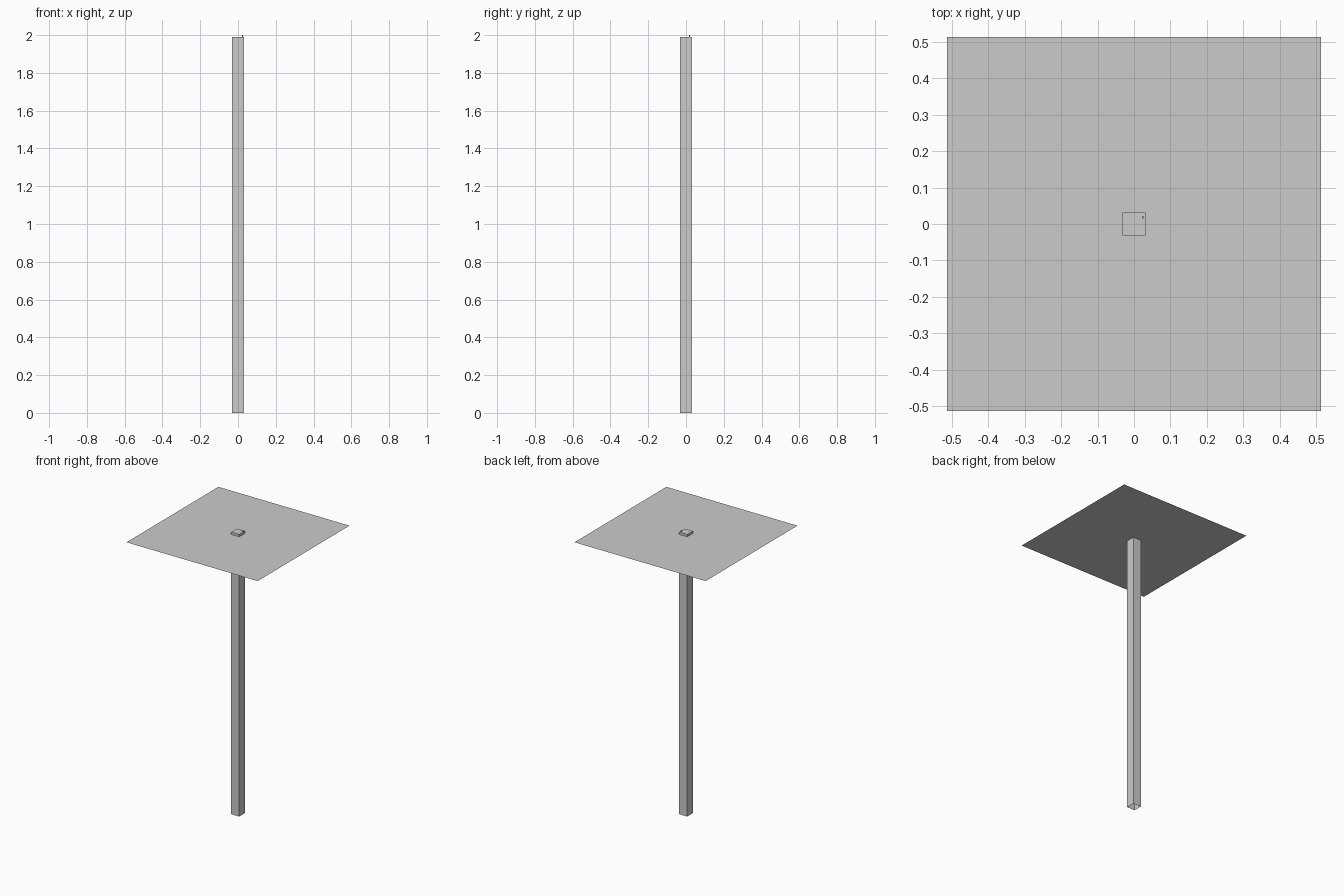
import bpy, bmesh

if "Cube" in bpy.data.objects:
    bpy.data.objects.remove(bpy.data.objects["Cube"])


def box(name, x, y, z, open_bottom=False):
    # axis-aligned box from (min, max) ranges
    bm = bmesh.new()
    bmesh.ops.create_cube(bm, size=1)
    for v in bm.verts:
        v.co = [r[0] if c < 0 else r[1] for c, r in zip(v.co, (x, y, z))]
    if open_bottom:
        bm.normal_update()
        bottom = [f for f in bm.faces if f.normal.z < -0.9]
        bmesh.ops.delete(bm, geom=bottom, context='FACES_ONLY')
    me = bpy.data.meshes.new(name)
    bm.to_mesh(me)
    bm.free()
    ob = bpy.data.objects.new(name, me)
    bpy.context.collection.objects.link(ob)
    return ob


# Square post, hollow at the bottom, poking through the panel
W = 0.031
box("post", (-W, W), (-W, W), (0, 1.991), open_bottom=True)

# Paper-thin square panel
bpy.ops.mesh.primitive_plane_add(size=1.024, location=(0, 0, 1.974))
bpy.context.object.name = "panel"

# Tiny pin on the post top
box("pin", (0.022, 0.026), (0.015, 0.022), (1.99, 2.0))
